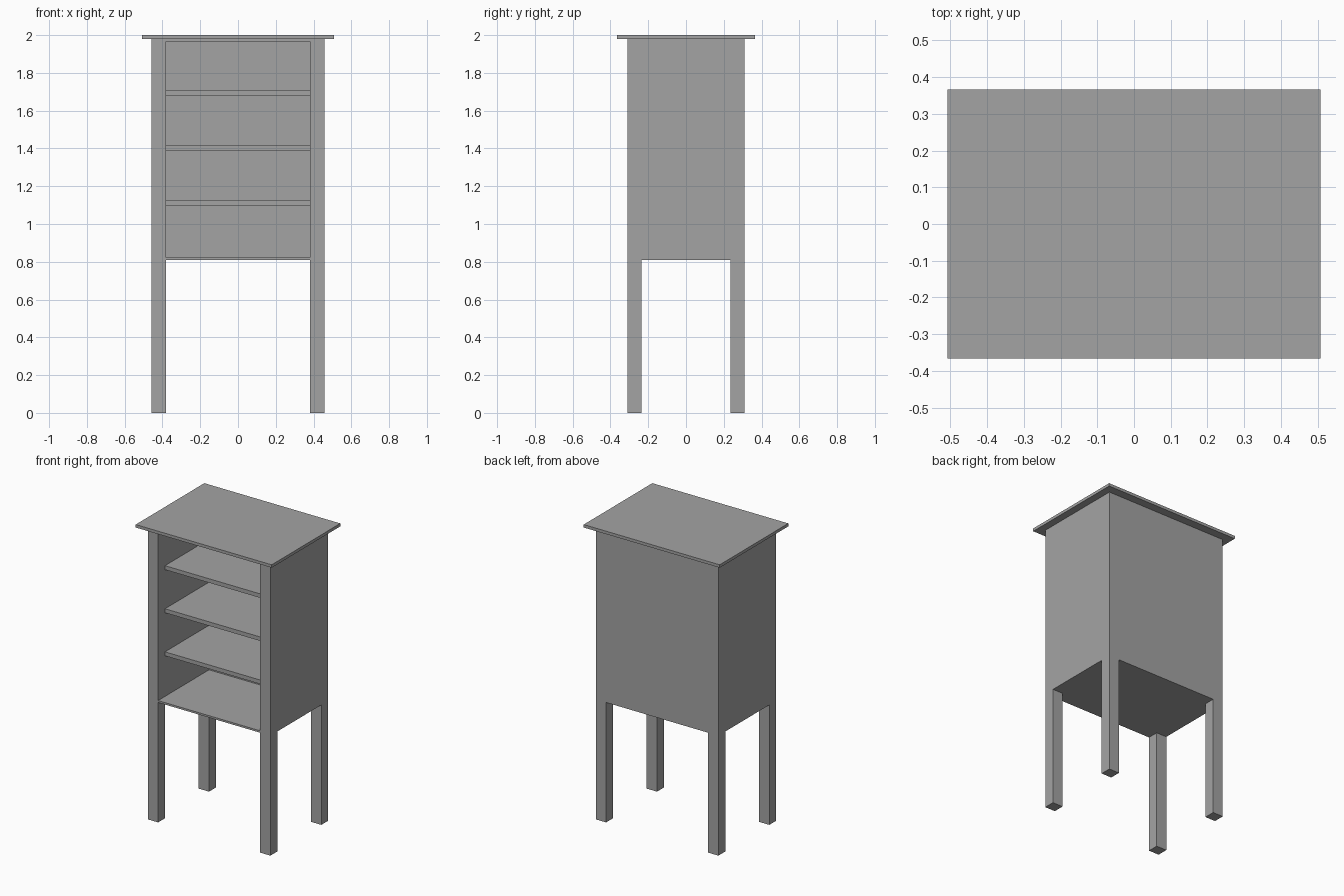
import bpy
import bmesh
from mathutils import Vector

default = bpy.data.objects.get("Cube")
if default:
    bpy.data.objects.remove(default, do_unlink=True)

# Single flat grey finish
grey = bpy.data.materials.new("plain_grey")
grey.use_nodes = True
colour = (0.37, 0.37, 0.37, 1)
grey.diffuse_color = colour
for node in grey.node_tree.nodes:
    if node.type == 'BSDF_PRINCIPLED':
        node.inputs["Base Color"].default_value = colour


def box(name, low, high):
    """Sharp-edged board spanning two opposite corners."""
    low, high = Vector(low), Vector(high)
    bm = bmesh.new()
    bmesh.ops.create_cube(bm, size=1)
    bmesh.ops.scale(bm, vec=high - low, verts=bm.verts)
    bmesh.ops.translate(bm, vec=(low + high) / 2, verts=bm.verts)
    mesh = bpy.data.meshes.new(name)
    bm.to_mesh(mesh)
    bm.free()
    mesh.materials.append(grey)
    obj = bpy.data.objects.new(name, mesh)
    bpy.context.collection.objects.link(obj)
    return obj


# Outer and inner half sizes of the carcass, and its heights
OX, OY = 0.458, 0.309
IX, IY = 0.381, 0.235
BOTTOM, UNDER_TOP, TOP = 0.81, 1.98, 2.0
BOARD = 0.013

# Corner posts running down into the legs, and the side panels between them
for side, sx in (("left", 1), ("right", -1)):
    x0, x1 = sorted((sx * IX, sx * OX))
    for end, sy in (("front", -1), ("back", 1)):
        y0, y1 = sorted((sy * IY, sy * OY))
        box(f"{end}_{side}_leg", (x0, y0, 0), (x1, y1, UNDER_TOP))
    box(f"{side}_side_panel", (x0, -IY, BOTTOM), (x1, IY, UNDER_TOP))

# Back, floor and ceiling closing the cabinet
box("back_panel", (-IX, IY, BOTTOM), (IX, OY, UNDER_TOP))
box("cabinet_floor", (-IX, -OY, BOTTOM), (IX, IY, BOTTOM + BOARD))
box("cabinet_ceiling", (-IX, -OY, UNDER_TOP - BOARD), (IX, IY, UNDER_TOP))

# Shelves set back behind the front posts
for i, z in enumerate((1.097, 1.388, 1.679)):
    box(f"shelf_{i + 1}", (-IX, -IY, z), (IX, IY, z + 0.027))

# Overhanging top
box("top_board", (-0.508, -0.366, UNDER_TOP), (0.508, 0.366, TOP))
